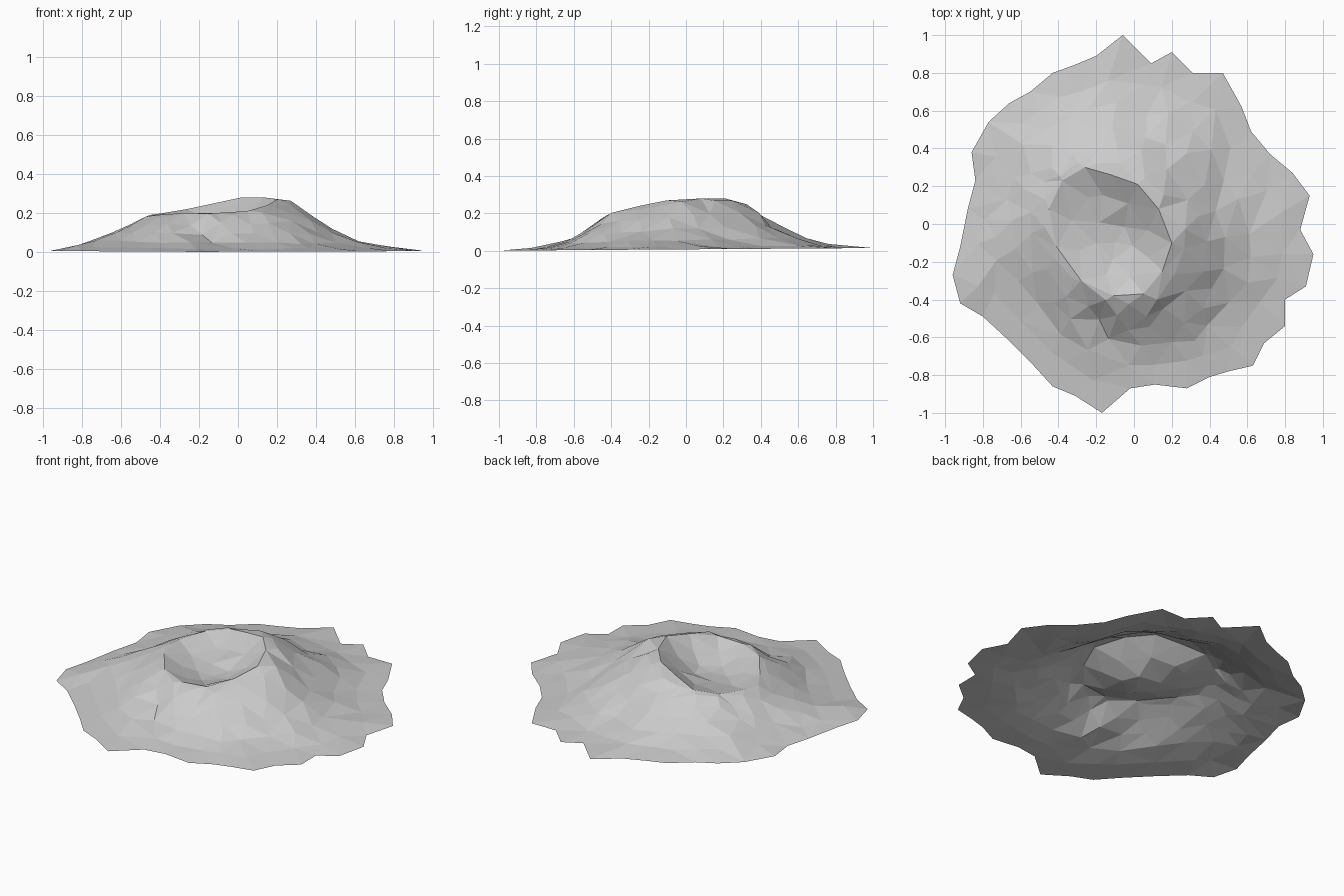
import bpy
import random
from mathutils import Vector
from mathutils.geometry import delaunay_2d_cdt

random.seed(4)

if "Cube" in bpy.data.objects:
    bpy.data.objects.remove(bpy.data.objects["Cube"], do_unlink=True)

# Ragged ground outline, clockwise from the back
OUTLINE = [Vector(point) for point in (
    (-.06, 1), (.09, .85), (.2, .91), (.31, .8), (.47, .8), (.57, .62), (.62, .49),
    (.72, .37), (.84, .27), (.93, .15), (.88, -.03), (.95, -.16), (.91, -.33),
    (.8, -.4), (.8, -.54), (.69, -.63), (.63, -.75), (.5, -.78), (.4, -.81),
    (.28, -.87), (.11, -.85), (-.02, -.87), (-.17, -1), (-.31, -.91), (-.43, -.86),
    (-.54, -.74), (-.67, -.61), (-.8, -.49), (-.92, -.42), (-.96, -.27), (-.92, -.12),
    (-.88, .08), (-.84, .23), (-.86, .38), (-.77, .54), (-.66, .64), (-.55, .7),
    (-.43, .8), (-.32, .84), (-.2, .89))]

# Crater rim with heights, clockwise from the back
RIM = [Vector(point) for point in (
    (.02, .21, .28), (.13, .08, .28), (.2, -.1, .27), (.15, -.25, .24),
    (.05, -.37, .21), (-.11, -.38, .2), (-.28, -.3, .2), (-.41, -.12, .19),
    (-.45, .08, .19), (-.38, .23, .2), (-.26, .3, .22), (-.12, .26, .25))]

# Outer slope: distance from rim to outline, share of rim height, points round
SLOPE = ((.13, .96, 16), (.28, .72, 20), (.43, .45, 24),
         (.6, .21, 28), (.8, .06, 32))

# Crater bowl: size against the rim, share of rim depth kept, points round
BOWL = ((.66, .45, 9), (.32, .08, 5))
FLOOR = Vector((-.1, -.1, .13))


def sample(loop, fraction):
    """Point at a fraction of the way round a closed loop."""
    place = (fraction % 1) * len(loop)
    index = int(place)
    return loop[index % len(loop)].lerp(loop[(index + 1) % len(loop)], place - index)


def jitter(amount):
    return random.uniform(-amount, amount)


def ground(point):
    """Height of the nearly level ground edge."""
    return .008 + .007 * point.y


points = [Vector((p.x, p.y, ground(p))) for p in OUTLINE]
rim_start = len(points)
points += RIM

# Mound rings, straighter on the low right-hand flank
for distance, share, count in SLOPE:
    for step in range(count):
        fraction = (step + .5 + jitter(.2)) / count
        top, edge = sample(RIM, fraction), sample(OUTLINE, fraction)
        t = distance + jitter(.025)
        flank = .55 * max(0, -edge.x)
        height = share * (1 - flank) + (1 - distance) * flank
        spot = top.to_2d().lerp(edge, t)
        base = ground(spot)
        points.append(Vector((spot.x, spot.y, base + (top.z - base) * height + jitter(.005))))

# Crater rings and floor
for size, share, count in BOWL:
    for step in range(count):
        top = sample(RIM, (step + jitter(.2)) / count)
        spot = FLOOR.lerp(top, size)
        spot.z = FLOOR.z + (top.z - FLOOR.z) * share + jitter(.005)
        points.append(spot)
points.append(FLOOR)

# Triangulate inside the outline, keeping the rim as an edge
rim_edges = [(rim_start + i, rim_start + (i + 1) % len(RIM)) for i in range(len(RIM))]
boundary = list(reversed(range(len(OUTLINE))))
flat, _, faces, origins, _, _ = delaunay_2d_cdt(
    [p.to_2d() for p in points], rim_edges, [boundary], 1, 1e-5)
verts = [(v.x, v.y, points[origin[0]].z) for v, origin in zip(flat, origins)]

mesh = bpy.data.meshes.new("crater_mound")
mesh.from_pydata(verts, [], faces)
mesh.update()
mound = bpy.data.objects.new("crater_mound", mesh)
bpy.context.collection.objects.link(mound)

# Plain grey rock
rock = bpy.data.materials.new("grey_rock")
rock.use_nodes = True
grey = (.6, .6, .6, 1)
rock.diffuse_color = grey
rock.node_tree.nodes["Principled BSDF"].inputs["Base Color"].default_value = grey
mesh.materials.append(rock)
